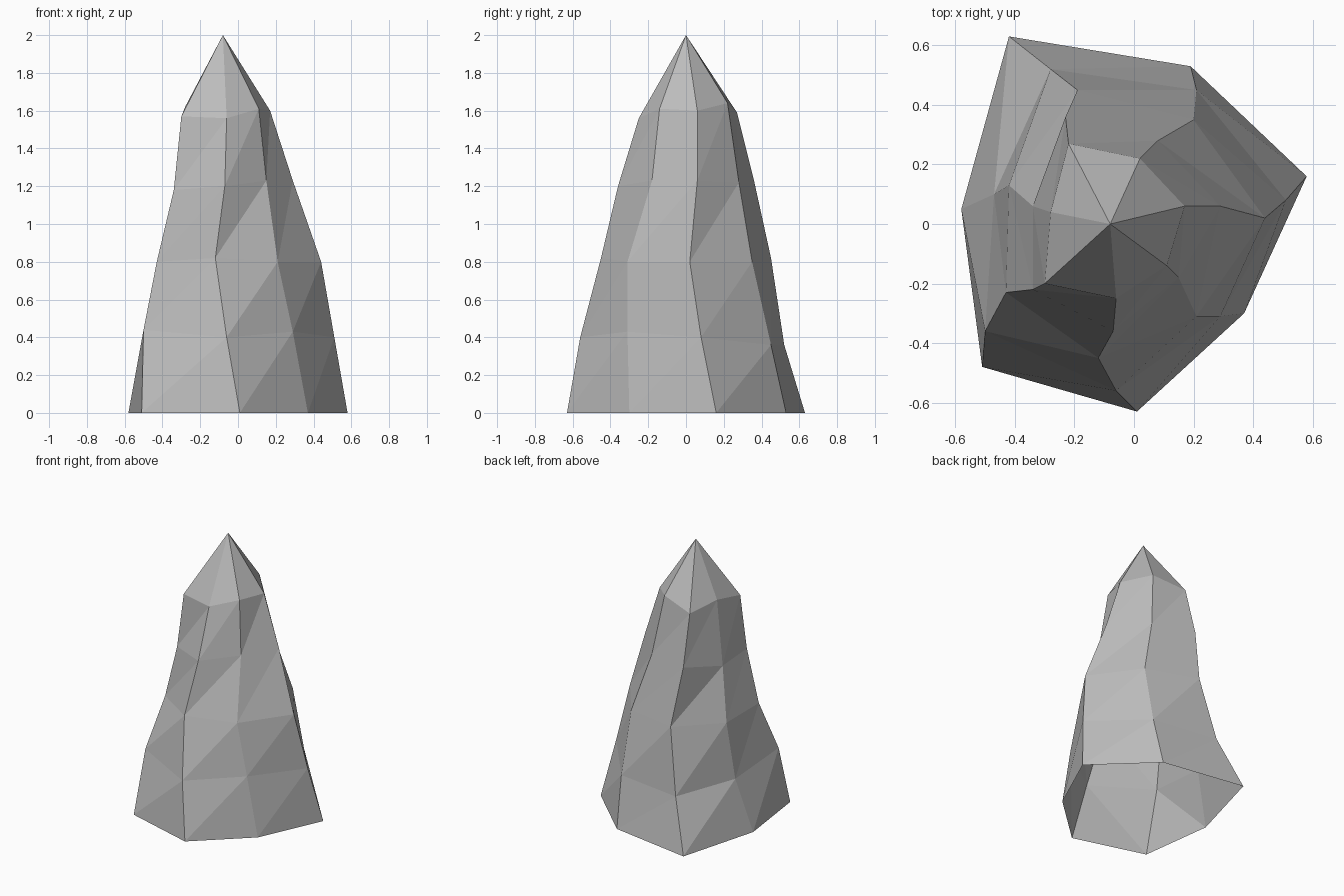
import bpy
import bmesh
from mathutils import Vector

# Remove the default object only
default_cube = bpy.data.objects.get("Cube")
if default_cube:
    bpy.data.objects.remove(default_cube, do_unlink=True)

# Single stone colour
STONE_GREY = (0.5, 0.5, 0.5, 1)
stone = bpy.data.materials.new("stone grey")
stone.use_nodes = True
stone.diffuse_color = STONE_GREY
shader = next(n for n in stone.node_tree.nodes if n.type == "BSDF_PRINCIPLED")
shader.inputs["Base Color"].default_value = STONE_GREY

# Ridge lines from the ground up, in hundredths, counter-clockwise from above
CENTIMETRE = 0.01
RIDGES = {
    "front": [(1, -63, 0), (-6, -56, 40), (-12, -45, 82), (-7, -36, 120), (-6, -25, 156)],
    "front_left": [(37, -30, 0), (29, -31, 43), (21, -31, 80), (15, -18, 123), (11, -14, 161)],
    "left": [(58, 16, 0), (51, 8, 40), (44, 2, 80), (29, 6, 123), (17, 6, 160)],
    "back_left": [(19, 53, 0), (21, 45, 36), (20, 35, 80), (8, 28, 122), (2, 22, 164)],
    "back_right": [(-42, 63, 0), (-28, 52, 36), (-19, 45, 82), (-23, 36, 123), (-22, 27, 159)],
    "right": [(-58, 5, 0), (-47, 10, 38), (-42, 13, 79), (-34, 6, 116), (-28, 4, 162)],
    "front_right": [(-51, -48, 0), (-50, -36, 44), (-43, -23, 80), (-34, -22, 118), (-30, -20, 157)],
}
PEAK = (-8, 0, 200)


def add_point(mesh_builder, point):
    """Add one vertex given in hundredths of a unit."""
    return mesh_builder.verts.new(Vector(point) * CENTIMETRE)


def join_ridges(mesh_builder, ridge, following, tip):
    """Fill the strip between two neighbouring ridges with triangles."""
    lower_pairs = zip(ridge, following)
    upper_pairs = zip(ridge[1:], following[1:])
    for (low, low_next), (high, high_next) in zip(lower_pairs, upper_pairs):
        mesh_builder.faces.new((low, low_next, high_next))
        mesh_builder.faces.new((low, high_next, high))
    mesh_builder.faces.new((ridge[-1], following[-1], tip))


# Faceted spire, hollow and open at the ground
builder = bmesh.new()
tip = add_point(builder, PEAK)
ridges = [[add_point(builder, point) for point in line] for line in RIDGES.values()]
for index, ridge in enumerate(ridges):
    join_ridges(builder, ridge, ridges[(index + 1) % len(ridges)], tip)
for face in builder.faces:
    face.smooth = False

rock_mesh = bpy.data.meshes.new("rock_spire")
builder.to_mesh(rock_mesh)
builder.free()
rock_mesh.materials.append(stone)
rock_spire = bpy.data.objects.new("rock_spire", rock_mesh)
bpy.context.scene.collection.objects.link(rock_spire)
